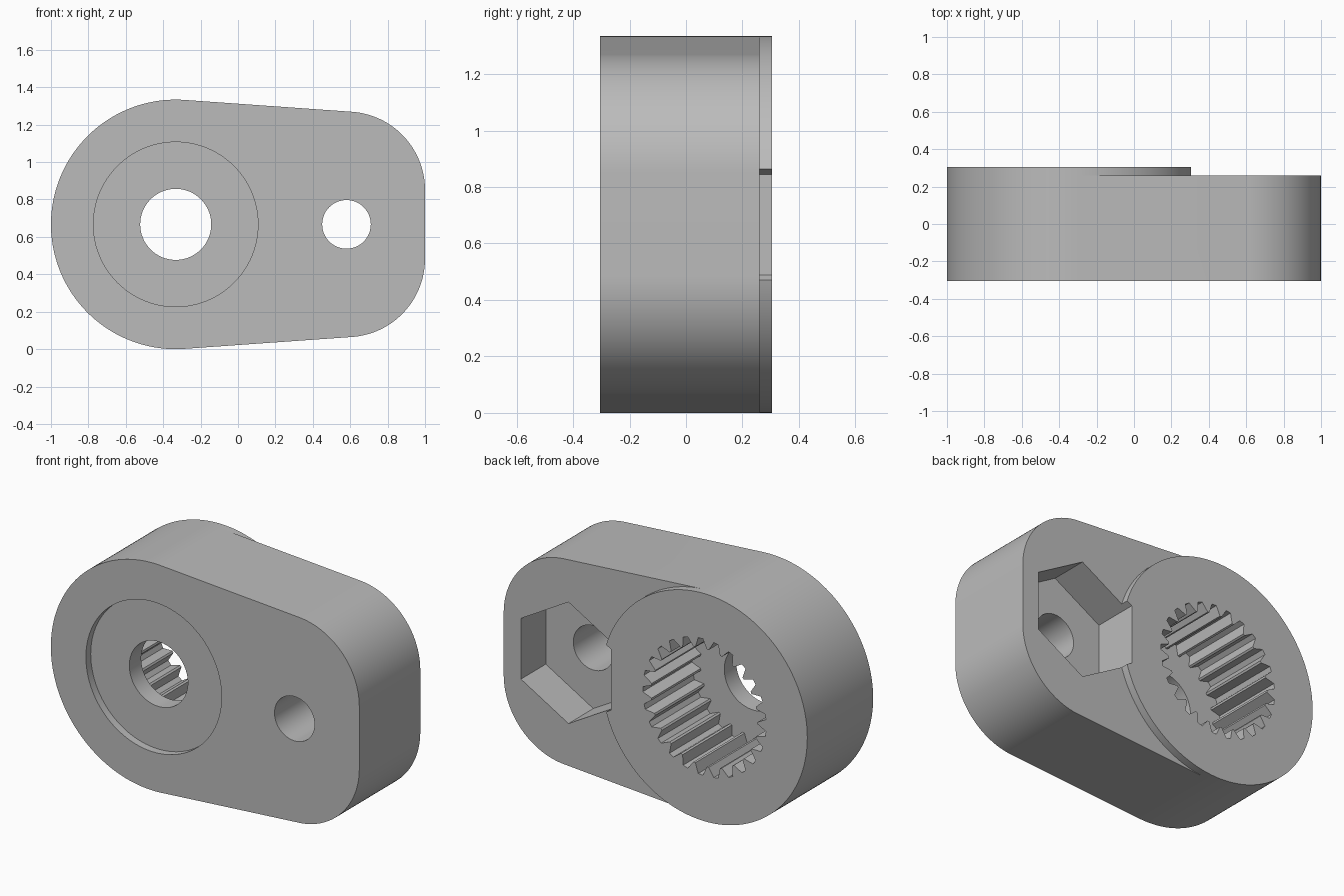
import bpy, bmesh
from math import cos, sin, pi, radians, acos, atan2, hypot

if "Cube" in bpy.data.objects:
    bpy.data.objects.remove(bpy.data.objects["Cube"], do_unlink=True)

BACK, STEP, FRONT = 0.305, 0.26, -0.305
MID = 0.667                      # height of the arm's centre line
HUB_X, HUB_R = -0.333, 0.667     # large round end
PIN_X = 0.58                     # small hole and nut pocket
CORNER_R, CORNER_Z = 0.42, 0.183 # rounded corners of the narrow end


def arc(cx, cz, r, a0, a1, n):
    return [(cx + r * cos(a0 + (a1 - a0) * i / n),
             cz + r * sin(a0 + (a1 - a0) * i / n)) for i in range(n + 1)]


def circle(cx, r, n, turn=0.0):
    return arc(cx, MID, r, turn, turn + 2 * pi, n)[:-1]


def prism(name, profile, y0, y1):
    """Extrude an (x, z) profile from y0 to y1."""
    bm = bmesh.new()
    face = bm.faces.new([bm.verts.new((x, y0, z)) for x, z in profile])
    out = bmesh.ops.extrude_face_region(bm, geom=[face])
    verts = [v for v in out["geom"] if isinstance(v, bmesh.types.BMVert)]
    bmesh.ops.translate(bm, verts=verts, vec=(0, y1 - y0, 0))
    bmesh.ops.recalc_face_normals(bm, faces=bm.faces)
    mesh = bpy.data.meshes.new(name)
    bm.to_mesh(mesh)
    bm.free()
    obj = bpy.data.objects.new(name, mesh)
    bpy.context.collection.objects.link(obj)
    return obj


def cut(target, profile, y0, y1):
    cutter = prism("cutter", profile, y0, y1)
    cutter.hide_render = True
    mod = target.modifiers.new("cut", "BOOLEAN")
    mod.operation, mod.solver, mod.object = "DIFFERENCE", "EXACT", cutter
    bpy.context.view_layer.objects.active = target
    bpy.ops.object.modifier_apply(modifier=mod.name)
    bpy.data.objects.remove(cutter, do_unlink=True)


# Arm: large round end joined by tangent lines to two rounded corners
dx = PIN_X - HUB_X
tangent = atan2(CORNER_Z, dx) + acos((HUB_R - CORNER_R) / hypot(dx, CORNER_Z))
outline = (arc(HUB_X, MID, HUB_R, tangent, 2 * pi - tangent, 96)
           + arc(PIN_X, MID - CORNER_Z, CORNER_R, -tangent, 0, 32)
           + arc(PIN_X, MID + CORNER_Z, CORNER_R, 0, tangent, 32))
arm = prism("lever_arm", outline, FRONT, BACK)

# Step that leaves a raised disc on the back of the round end
step = arc(HUB_X, MID, HUB_R, tangent, -tangent, 96)
step += [(HUB_X + 0.1, -0.5), (1.5, -0.5), (1.5, 1.9), (HUB_X + 0.1, 1.9)]
cut(arm, step, STEP, BACK + 0.2)

# Front recess and screw hole
cut(arm, circle(HUB_X, 0.44, 96), FRONT - 0.2, FRONT + 0.045)
cut(arm, circle(HUB_X, 0.19, 64), FRONT - 0.2, 0)

# Toothed socket from the back
TEETH, ROOT_R, TIP_R = 25, 0.40, 0.345
pitch = 2 * pi / TEETH
socket = []
for i in range(TEETH):
    for r, f in ((ROOT_R, -0.15), (ROOT_R, 0.15), (TIP_R, 0.43), (TIP_R, 0.57)):
        a = (i + f) * pitch
        socket.append((HUB_X + r * cos(a), MID + r * sin(a)))
cut(arm, socket, -0.15, BACK + 0.2)

# Hexagonal nut pocket and pin hole
cut(arm, circle(PIN_X, 0.356, 6, radians(30)), 0.03, BACK + 0.2)
cut(arm, circle(PIN_X, 0.13, 48), FRONT - 0.2, BACK + 0.2)

# Grey finish
grey = bpy.data.materials.new("plain_grey")
grey.use_nodes = True
colour = (0.5, 0.5, 0.5, 1)
grey.diffuse_color = colour
grey.node_tree.nodes["Principled BSDF"].inputs["Base Color"].default_value = colour
arm.data.materials.clear()
arm.data.materials.append(grey)
for poly in arm.data.polygons:
    poly.material_index = 0

bpy.ops.object.select_all(action="DESELECT")
arm.select_set(True)
bpy.context.view_layer.objects.active = arm
bpy.ops.object.shade_smooth_by_angle(angle=radians(25))
